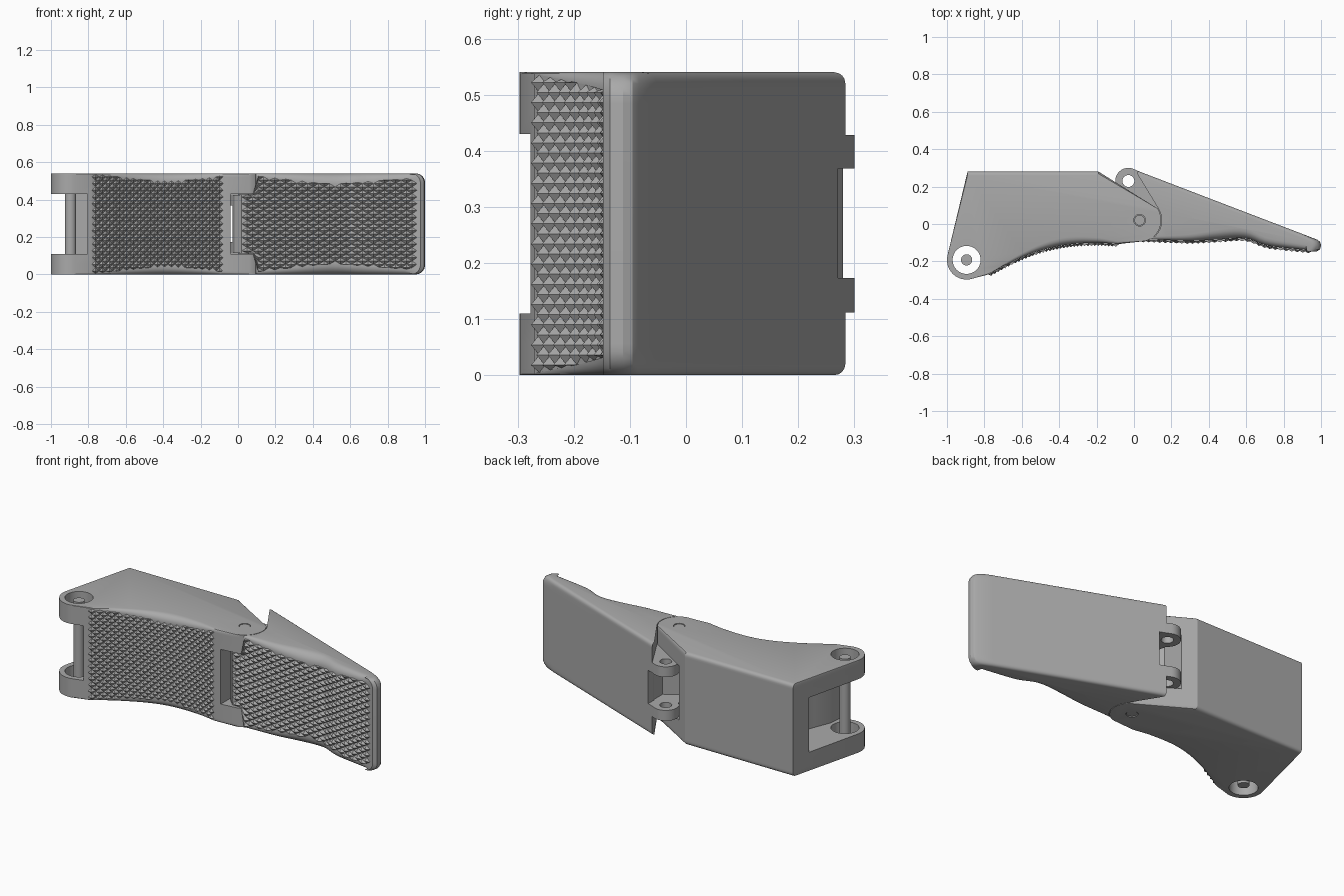
import bpy, bmesh, math
from mathutils import Vector

if "Cube" in bpy.data.objects:
    bpy.data.objects.remove(bpy.data.objects["Cube"])

H = 0.54                      # overall height
LOW, HIGH = 0.11, 0.43        # inner faces of the fork cheeks
PIVOT, LUG, BOSS = (0.03, 0.02), (-0.03, 0.23), (-0.895, -0.192)

grey = bpy.data.materials.new("mid_grey")
grey.use_nodes = True
grey.diffuse_color = (0.4, 0.4, 0.4, 1)
grey.node_tree.nodes["Principled BSDF"].inputs["Base Color"].default_value = (0.4, 0.4, 0.4, 1)


def finish(name, bm):
    bmesh.ops.recalc_face_normals(bm, faces=bm.faces)
    mesh = bpy.data.meshes.new(name)
    bm.to_mesh(mesh)
    bm.free()
    mesh.materials.append(grey)
    obj = bpy.data.objects.new(name, mesh)
    bpy.context.collection.objects.link(obj)
    return obj


def curve(points):
    """Smooth function through (x, y) points sorted by x."""
    def slope(i):
        a, b = points[max(i - 1, 0)], points[min(i + 1, len(points) - 1)]
        return (b[1] - a[1]) / (b[0] - a[0])

    def value(x):
        i = 0
        while i < len(points) - 2 and x > points[i + 1][0]:
            i += 1
        (x0, y0), (x1, y1) = points[i], points[i + 1]
        w = x1 - x0
        t = min(max((x - x0) / w, 0), 1)
        s = t * t * (3 - 2 * t)
        return (y0 + (y1 - y0) * s + w * slope(i) * t * (1 - t) ** 2
                - w * slope(i + 1) * t * t * (1 - t))
    return value


def arc(center, r, a0, a1, n=16):
    angles = [math.radians(a0 + (a1 - a0) * i / n) for i in range(n + 1)]
    return [(center[0] + r * math.cos(a), center[1] + r * math.sin(a)) for a in angles]


def loft(name, outline, levels):
    """Skin a list of (z, inset depth) levels; outline items are (x, y, radius, direction)."""
    bm = bmesh.new()
    rings = []
    for z, d in levels:
        ring = []
        for x, y, r, (nx, ny) in outline:
            k = r * (1 - math.sqrt(1 - (1 - d / r) ** 2)) if d < r else 0
            ring.append(bm.verts.new((x + nx * k, y + ny * k, z)))
        rings.append(ring)
    n = len(outline)
    for a, b in zip(rings, rings[1:]):
        for i in range(n):
            j = (i + 1) % n
            bm.faces.new((a[i], a[j], b[j], b[i]))
    bm.faces.new(rings[0])
    bm.faces.new(rings[-1])
    return finish(name, bm)


def plain(points):
    return [(x, y, 0, (0, 0)) for x, y in points]


def prism(name, points, z0, z1):
    return loft(name, plain(points), [(z0, 1), (z1, 1)])


def cylinder(name, center, r, z0, z1):
    return prism(name, arc(center, r, 0, 348.75, 31), z0, z1)


def cut(obj, cutters):
    for c in cutters:
        mod = obj.modifiers.new("cut", "BOOLEAN")
        mod.operation, mod.solver, mod.object = "DIFFERENCE", "EXACT", c
        bpy.context.view_layer.objects.active = obj
        bpy.ops.object.modifier_apply(modifier=mod.name)
        bpy.data.objects.remove(c)


def smooth(obj):
    bpy.ops.object.select_all(action="DESELECT")
    obj.select_set(True)
    bpy.context.view_layer.objects.active = obj
    bpy.ops.object.shade_smooth_by_angle(angle=math.radians(28))


def grip(name, x0, x1, nx, nz, front, edge):
    """Diamond-based pyramids over the front curve, clamped to the edge line."""
    bm = bmesh.new()
    grid = []
    for i in range(nx + 1):
        x = x0 + (x1 - x0) * i / nx
        e, row = edge(x), []
        for j in range(nz + 1):
            z = H * j / nz
            inside = e < z < H - e and 0 < i < nx
            y = front(x) + (-0.011 if inside and (i + j) % 2 == 0 else 0.004)
            row.append(bm.verts.new((x, y, min(max(z, e), H - e))))
        grid.append(row)
    for i in range(nx):
        for j in range(nz):
            a, b = grid[i][j], grid[i + 1][j]
            c, d = grid[i + 1][j + 1], grid[i][j + 1]
            tris = ((a, b, d), (b, c, d)) if (i + j) % 2 == 0 else ((a, b, c), (a, c, d))
            for t in tris:
                if len({round(v.co.z, 5) for v in t}) > 1:
                    bm.faces.new(t)
    bmesh.ops.delete(bm, geom=[v for v in bm.verts if not v.link_faces], context="VERTS")
    obj = finish(name, bm)
    # the sheet must face forward
    if sum(p.normal.y for p in obj.data.polygons) > 0:
        obj.data.flip_normals()
    return obj


# rounded edge levels shared by both links
depths = [0, 0.002, 0.006, 0.012, 0.02, 0.03, 0.042, 0.056]
levels = [(d, d) for d in depths] + [(H - d, d) for d in reversed(depths)]

# ---- base link ----
base_front = curve([(-0.78, -0.275), (-0.63, -0.197), (-0.5, -0.147), (-0.35, -0.115),
                    (-0.2, -0.106), (-0.08, -0.112)])
base_edge = curve([(-0.78, 0.003), (-0.6, 0.022), (-0.4, 0.04), (-0.2, 0.028), (-0.08, 0.012)])
outline = [(-0.89, 0.28, 0.02, (0, -1)), (-0.19, 0.28, 0.02, (0, -1))]
outline += plain(arc(PIVOT, 0.115, 33, -75))
for i in range(31):
    x = -0.08 - 0.7 * i / 30
    outline.append((x, base_front(x) + 0.005, base_edge(x), (0, 1)))
outline += plain(arc(BOSS, 0.105, 280, 167))
base = loft("base_link", outline, levels)
cut(base, [
    prism("fork_pocket", [(-1.2, -0.4), (-0.815, -0.4), (-0.8, -0.2), (-0.76, -0.1),
                          (-0.72, 0), (-0.72, 0.17), (-1.2, 0.17)], LOW, HIGH),
    prism("hinge_pocket", [(-0.12, 0.4), (-0.12, 0.1), (-0.04, 0), (-0.04, -0.3),
                           (0.3, -0.3), (0.3, 0.4)], LOW, HIGH),
    cylinder("boss_hole", BOSS, 0.075, -0.1, 0.7),
    cylinder("pivot_hole", PIVOT, 0.031, -0.1, 0.7)])
smooth(base)
grip("base_grip", -0.78, -0.08, 38, 30, base_front, base_edge)

# ---- tip link ----
tip_front = curve([(0.02, -0.086), (0.15, -0.09), (0.3, -0.095), (0.45, -0.088), (0.6, -0.083),
                   (0.7, -0.118), (0.8, -0.132), (0.97, -0.148)])
tip_round = curve([(0.08, 0.012), (0.3, 0.035), (0.5, 0.055), (0.7, 0.042), (0.97, 0.022)])


def tip_edge(x):
    return LOW + 0.005 if x < 0.1 else tip_round(x)


outline = [(0.02, 0.284, 0.02, (-0.0, -1)), (0.5, 0.1, 0.02, (0, -1)),
           (0.9, -0.053, 0.02, (0, -1))]
outline += [(x, y, 0.05, (-1, 0)) for x, y in
            [(0.98, -0.084), (0.994, -0.095), (1, -0.112), (0.995, -0.135), (0.975, -0.148)]]
for i in range(31):
    x = 0.92 - 0.825 * i / 30
    outline.append((x, tip_front(x) + 0.005, tip_round(x), (0, 1)))
outline += plain(arc(PIVOT, 0.118, -57, 33))
tip = loft("tip_link", outline, levels)
cut(tip, [prism("lug_notch", [(-0.2, 0), (0.055, 0), (0.055, 0.4), (-0.2, 0.4)], 0.173, 0.368)])
smooth(tip)
grip("tip_grip", 0.02, 0.96, 32, 30, tip_front, tip_edge)

# ---- tongue and lugs of the hinge ----
prism("hinge_tongue", [(0.06, 0.255), (0.2, 0.2), (0.2, -0.07), (0.02, -0.081),
                       (-0.02, -0.04), (-0.03, 0.02), (-0.02, 0.08), (0.06, 0.13)],
      LOW + 0.005, HIGH - 0.005)
lug_shape = arc(LUG, 0.07, 69, 235) + [(-0.035, 0.02), (0.02, -0.08), (0.19, -0.06), (0.19, 0.21)]
for name, z0, z1 in (("lower_lug", LOW + 0.002, 0.173), ("upper_lug", 0.368, HIGH - 0.002)):
    lug = prism(name, lug_shape, z0, z1)
    cut(lug, [cylinder("lug_hole", LUG, 0.032, -0.1, 0.7)])
    smooth(lug)

# ---- pins ----
for name, center, r, gap in (("pivot_pin", PIVOT, 0.028, 0.003), ("base_pin", BOSS, 0.03, 0.015)):
    smooth(cylinder(name, center, r, gap, H - gap))
